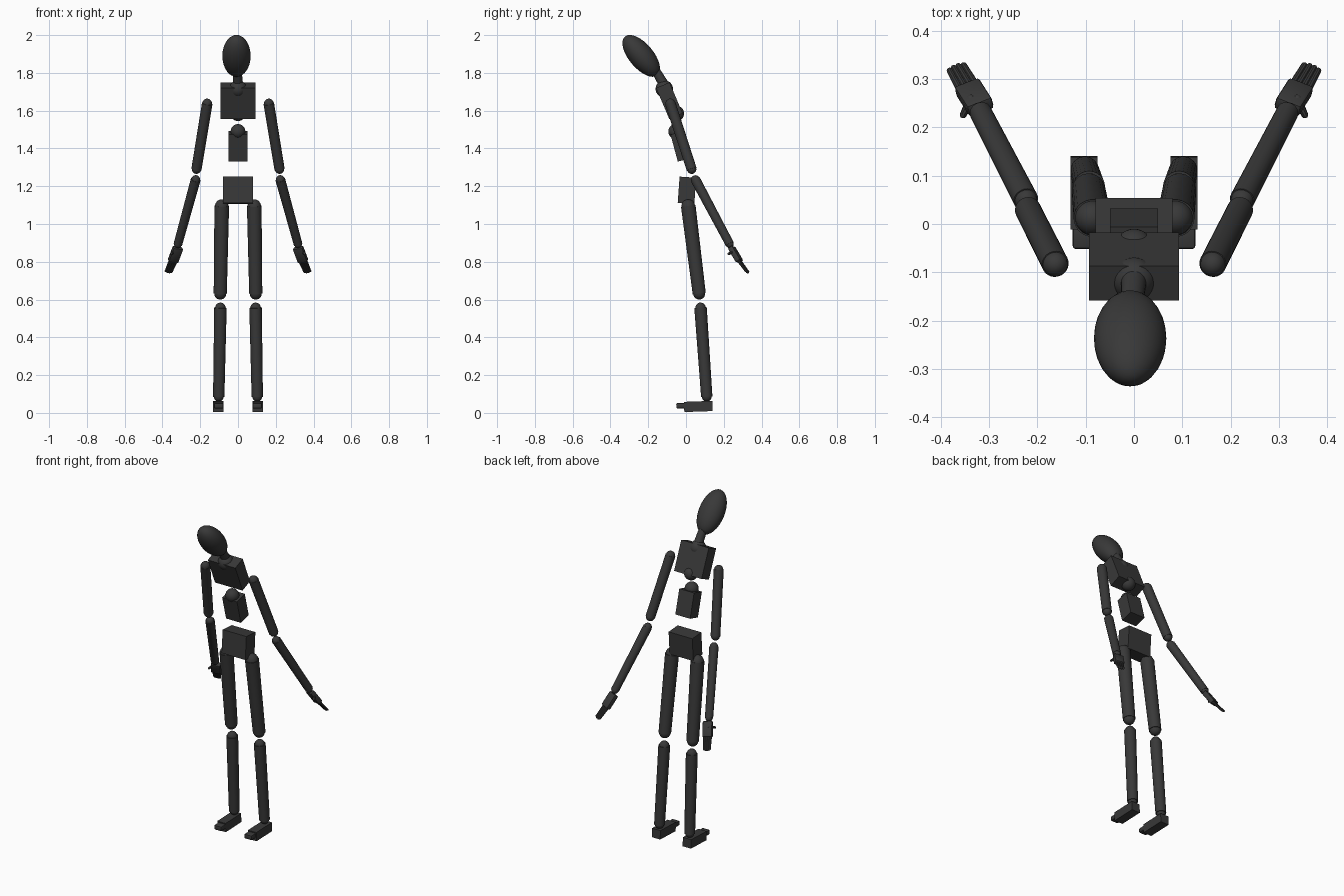
import bpy, bmesh, math
from mathutils import Vector, Matrix

if "Cube" in bpy.data.objects:
    bpy.data.objects.remove(bpy.data.objects["Cube"])

mat = bpy.data.materials.new("charcoal")
mat.diffuse_color = (0.04, 0.04, 0.04, 1)
mat.use_nodes = True
mat.node_tree.nodes["Principled BSDF"].inputs["Base Color"].default_value = mat.diffuse_color


def finish(name, bm, smooth=True):
    bmesh.ops.recalc_face_normals(bm, faces=bm.faces)
    me = bpy.data.meshes.new(name)
    bm.to_mesh(me)
    bm.free()
    me.materials.append(mat)
    ob = bpy.data.objects.new(name, me)
    bpy.context.collection.objects.link(ob)
    if smooth:
        bpy.context.view_layer.objects.active = ob
        ob.select_set(True)
        bpy.ops.object.shade_smooth_by_angle(angle=math.radians(35))
        ob.select_set(False)
    return ob


def ball(name, centre, size, tilt=0.0):
    bm = bmesh.new()
    m = Matrix.Translation(centre) @ Matrix.Rotation(tilt, 4, 'X') @ Matrix.Diagonal((*size, 1))
    bmesh.ops.create_uvsphere(bm, u_segments=32, v_segments=16, radius=1, matrix=m)
    return finish(name, bm)


def block(name, centre, size, tilt=0.0, bevel=0.0, frame=None):
    bm = bmesh.new()
    rot = frame or Matrix.Rotation(tilt, 4, 'X')
    bmesh.ops.create_cube(bm, size=1, matrix=Matrix.Translation(centre) @ rot @ Matrix.Diagonal((*size, 1)))
    if bevel:
        bmesh.ops.bevel(bm, geom=bm.edges[:], offset=bevel, segments=2, profile=0.5, affect='EDGES')
    return finish(name, bm, bevel > 0)


def limb(name, a, b, ra, rb, dome=0.92, segs=24):
    """Tapered tube from a to b with a slightly narrower dome on each end."""
    a, b = Vector(a), Vector(b)
    axis = (b - a).normalized()
    rot = axis.to_track_quat('Z', 'Y')
    length = (b - a).length
    arc = [math.radians(d) for d in (80, 60, 40, 20, 0)]
    prof = [(ra * dome * math.cos(t), -ra * dome * math.sin(t)) for t in arc]
    prof += [(ra, 0.0), (rb, length)]
    prof += [(rb * dome * math.cos(t), length + rb * dome * math.sin(t)) for t in reversed(arc)]
    bm = bmesh.new()
    rings = []
    for r, h in prof:
        rings.append([bm.verts.new(a + rot @ Vector((r * math.cos(2 * math.pi * i / segs),
                                                     r * math.sin(2 * math.pi * i / segs), h)))
                      for i in range(segs)])
    for lo, hi in zip(rings, rings[1:]):
        for i in range(segs):
            j = (i + 1) % segs
            bm.faces.new((lo[i], lo[j], hi[j], hi[i]))
    bm.faces.new(rings[0])
    bm.faces.new(rings[-1])
    return finish(name, bm)


# Head and neck
ball("head", (-0.008, -0.237, 1.89), (0.075, 0.065, 0.134), math.radians(40))
limb("neck", (0, -0.112, 1.73), (-0.004, -0.165, 1.82), 0.027, 0.023)
ball("neck_base", (0, -0.115, 1.715), (0.046, 0.046, 0.046))

# Torso blocks and their ball joints
block("chest", (0, -0.088, 1.653), (0.186, 0.077, 0.178), math.radians(23))
ball("chest_joint", (0, -0.05, 1.585), (0.04, 0.04, 0.04))
ball("waist_joint", (0, -0.055, 1.49), (0.039, 0.039, 0.039))
block("waist", (0, -0.025, 1.412), (0.1, 0.078, 0.148), math.radians(15))
block("pelvis", (0, 0.005, 1.178), (0.16, 0.088, 0.14), math.radians(-4))

for side, s in (("left", 1), ("right", -1)):
    def p(x, y, z):
        return Vector((s * x, y, z))

    # Legs
    limb(side + "_thigh", p(0.086, 0.012, 1.095), p(0.094, 0.07, 0.632), 0.039, 0.035)
    limb(side + "_shin", p(0.093, 0.077, 0.556), p(0.102, 0.11, 0.085), 0.033, 0.030, 0.85)

    # Feet
    block(side + "_foot", p(0.104, 0.065, 0.034), (0.056, 0.15, 0.054), math.radians(2))
    block(side + "_toes", p(0.102, -0.024, 0.038), (0.050, 0.055, 0.028), math.radians(2), 0.006)

    # Arms
    limb(side + "_upper_arm", p(0.163, -0.083, 1.638), p(0.22, 0.03, 1.29), 0.028, 0.027)
    limb(side + "_forearm", p(0.224, 0.05, 1.235), p(0.318, 0.232, 0.893), 0.026, 0.023, 0.9)

    # Hands: frame with width along x, length along y, thickness along z
    d = p(0.03, 0.047, -0.08).normalized()
    w = p(-0.9, 0.35, -0.14)
    w = (w - d * w.dot(d)).normalized()
    n = w.cross(d)
    frame = Matrix((w, d, n)).transposed().to_4x4()
    wrist = p(0.318, 0.242, 0.873)
    block(side + "_palm", wrist + d * 0.042, (0.056, 0.09, 0.03), 0, 0.007, frame)
    for i in range(4):
        u = i - 1.5
        start = wrist + d * 0.085 + w * u * 0.0115
        tip = p(0.369, 0.326, 0.744) + w * u * 0.0105 - d * abs(u) * 0.004
        limb("%s_finger_%d" % (side, i + 1), start, tip, 0.0075, 0.0065, 1.0, 10)
    limb(side + "_thumb", p(0.338, 0.258, 0.855), p(0.354, 0.226, 0.842), 0.010, 0.007, 1.0, 10)
